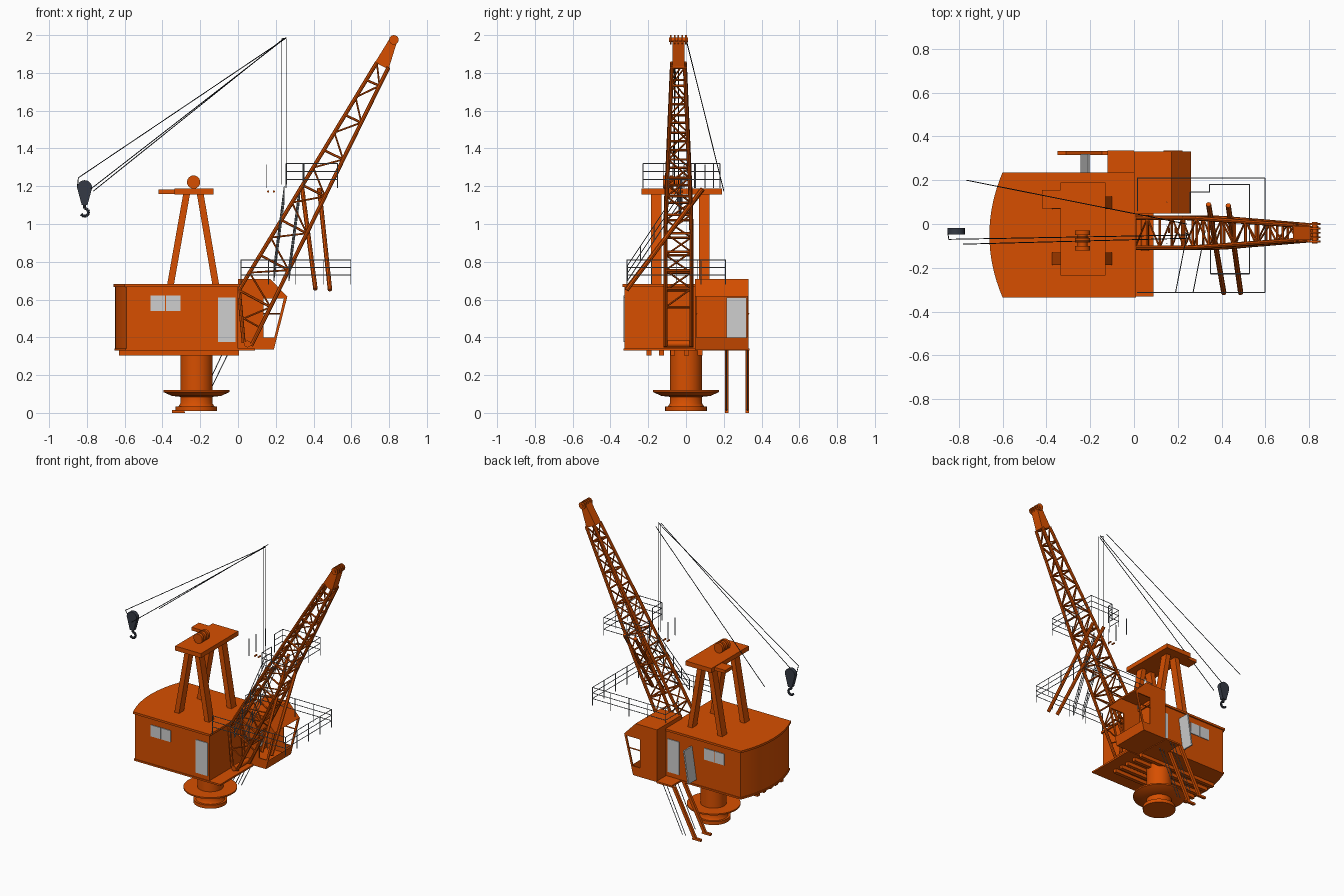
import bpy, bmesh, math
from mathutils import Vector as V

old = bpy.data.objects.get("Cube")
if old:
    bpy.data.objects.remove(old)


def material(name, rgb):
    m = bpy.data.materials.new(name)
    m.use_nodes = True
    m.diffuse_color = (*rgb, 1)
    m.node_tree.nodes["Principled BSDF"].inputs["Base Color"].default_value = (*rgb, 1)
    return m


ORANGE = material("orange_paint", (0.68, 0.078, 0))
GLASS = material("pale_grey_panel", (0.62, 0.62, 0.62))
STEEL = material("rail_grey", (0.23, 0.25, 0.27))
ROPE = material("rope_black", (0.015, 0.018, 0.022))
SLATE = material("hook_slate", (0.035, 0.042, 0.058))


def finish(name, bm, mat, smooth=False):
    bmesh.ops.recalc_face_normals(bm, faces=bm.faces)
    me = bpy.data.meshes.new(name)
    bm.to_mesh(me)
    bm.free()
    me.materials.append(mat)
    if smooth:
        me.shade_smooth()
        me.set_sharp_from_angle(angle=math.radians(35))
    ob = bpy.data.objects.new(name, me)
    bpy.context.collection.objects.link(ob)
    return ob


def prism(name, pts, axis, a, b, mat, smooth=False):
    """Extrude a flat outline along axis y or z from a to b."""
    bm = bmesh.new()
    put = (lambda p, d: (p[0], d, p[1])) if axis == "y" else (lambda p, d: (p[0], p[1], d))
    face = bm.faces.new([bm.verts.new(put(p, a)) for p in pts])
    out = bmesh.ops.extrude_face_region(bm, geom=[face])["geom"]
    move = V(put((0, 0), b - a))
    bmesh.ops.translate(bm, vec=move, verts=[v for v in out if isinstance(v, bmesh.types.BMVert)])
    return finish(name, bm, mat, smooth)


def box(name, x, y, z, mat):
    return prism(name, [(x[0], y[0]), (x[1], y[0]), (x[1], y[1]), (x[0], y[1])], "z", z[0], z[1], mat)


def bars(name, segs, r, mat, sides=6):
    """Round bars between point pairs, joined in one object."""
    bm = bmesh.new()
    for a, b in segs:
        a, b = V(a), V(b)
        rot = (b - a).to_track_quat("Z", "Y").to_matrix().to_4x4()
        rot.translation = (a + b) / 2
        bmesh.ops.create_cone(bm, cap_ends=True, segments=sides, radius1=r, radius2=r,
                              depth=(b - a).length, matrix=rot)
    return finish(name, bm, mat, sides > 4)


def chain(pts):
    return list(zip(pts, pts[1:]))


def lathe(name, profile, x, y, mat):
    bm = bmesh.new()
    vs = [bm.verts.new((x + r, y, z)) for r, z in profile]
    es = [bm.edges.new(e) for e in chain(vs)]
    bmesh.ops.spin(bm, geom=vs + es, cent=(x, y, 0), axis=(0, 0, 1), angle=math.tau, steps=40)
    bmesh.ops.remove_doubles(bm, verts=bm.verts, dist=1e-5)
    return finish(name, bm, mat, True)


# Pedestal with flared skirt
lathe("pedestal", [(0, 0.01), (0.11, 0.01), (0.11, 0.035), (0.095, 0.035), (0.085, 0.05),
                   (0.085, 0.085), (0.13, 0.09), (0.175, 0.11), (0.175, 0.12), (0.085, 0.12),
                   (0.085, 0.335), (0, 0.335)], -0.22, 0, ORANGE)


# Machinery house with rounded rear
def house_plan(grow):
    arc = [k / 8 for k in range(-8, 9)]
    rear = [(-0.59 - grow - 0.06 * (1 - u * u), -0.05 - u * (0.275 + grow)) for u in arc]
    return [(grow, -0.325 - grow), (grow, 0.225 + grow)] + rear


prism("house_body", house_plan(0), "z", 0.34, 0.672, ORANGE, True)
prism("house_roof", house_plan(0.01), "z", 0.667, 0.682, ORANGE, True)
prism("house_floor", house_plan(0.005), "z", 0.33, 0.342, ORANGE, True)
for y in (-0.195, -0.13, -0.07, 0.003, 0.075):
    box("floor_beam", (-0.63, 0.005), (y - 0.013, y + 0.013), (0.305, 0.332), ORANGE)
box("front_ledge", (0, 0.09), (-0.33, 0.05), (0.33, 0.342), ORANGE)
box("rear_landing", (-0.12, 0), (0.23, 0.335), (0.33, 0.342), ORANGE)
for y in (-0.327, 0.227):
    skin = (y - 0.003, y + 0.003)
    box("house_door", (-0.105, -0.012), skin, (0.375, 0.612), GLASS)
    for x in (-0.463, -0.382):
        box("house_window", (x, x + 0.077), skin, (0.54, 0.622), GLASS)
prism("open_door_leaf", [(-0.245, 0.38), (-0.235, 0.38), (-0.2, 0.61), (-0.21, 0.61)], "y",
      0.23, 0.32, GLASS)

# Operator cab: side panels with openings, shell open at the front window, inner door
outline = [(0.206, 0.4), (0.19, 0.335), (0, 0.335), (0, 0.71), (0.17, 0.71), (0.261, 0.615)]
opening = [(0.135, 0.4), (0.192, 0.4), (0.243, 0.605), (0.135, 0.605)]
for y in (0.055, 0.33):
    bm = bmesh.new()
    edges = []
    for loop in (outline, opening):
        vs = [bm.verts.new((x, y, z)) for x, z in loop]
        edges += [bm.edges.new(e) for e in chain(vs + vs[:1])]
    bmesh.ops.triangle_fill(bm, edges=edges, use_beauty=True, use_dissolve=False)
    panel = finish("cab_side", bm, ORANGE)
    panel.modifiers.new("thickness", "SOLIDIFY").thickness = 0.008
    bars("cab_window_bar", [((0.135, y, 0.525), (0.222, y, 0.525))], 0.005, ORANGE, 4)
bm = bmesh.new()
for (x0, z0), (x1, z1) in chain(outline):
    bm.faces.new([bm.verts.new(p) for p in ((x0, 0.055, z0), (x1, 0.055, z1),
                                            (x1, 0.33, z1), (x0, 0.33, z0))])
bmesh.ops.remove_doubles(bm, verts=bm.verts, dist=1e-5)
finish("cab_shell", bm, ORANGE)
box("cab_inner_door", (0.003, 0.009), (0.215, 0.32), (0.375, 0.612), GLASS)

# Access ladder at the rear
for y in (0.215, 0.325):
    prism("ladder_stringer", [(-0.145, 0.335), (-0.12, 0.335), (-0.285, 0.015), (-0.28, 0),
                              (-0.35, 0), (-0.35, 0.015), (-0.31, 0.015)], "y", y - 0.009, y + 0.009, ORANGE)
    bars("ladder_handrail", [((-0.045, y, 0.33), (-0.2, y, 0.01)),
                             ((-0.075, y, 0.33), (-0.225, y, 0.01))], 0.0025, STEEL)

# A-frame tower with sheaves on top
for y in (-0.158, 0.097):
    for foot, top in ((-0.357, -0.272), (-0.118, -0.2)):
        prism("tower_leg", [(foot - 0.018, 0.68), (foot + 0.018, 0.68), (top + 0.018, 1.16),
                            (top - 0.018, 1.16)], "y", y - 0.028, y + 0.028, ORANGE)
box("tower_top", (-0.335, -0.13), (-0.235, 0.19), (1.155, 1.187), ORANGE)
box("tower_arm", (-0.42, -0.33), (0.07, 0.155), (1.16, 1.183), ORANGE)
bars("sheave_axle", [((-0.235, -0.12, 1.22), (-0.235, -0.03, 1.22))], 0.022, ORANGE, 16)
for y in (-0.11, -0.075, -0.04):
    bars("tower_sheave", [((-0.235, y - 0.01, 1.222), (-0.235, y + 0.01, 1.222))], 0.035, ORANGE, 24)

# Lattice boom
MID, PANELS = -0.04, 13
top0, top1 = V((0.005, 0, 0.65)), V((0.735, 0, 1.855))
low0, low1 = V((0.172, 0, 0.56)), V((0.797, 0, 1.83))


def node(chord, side, k):
    t = k / PANELS
    p = top0.lerp(top1, t) if chord == "top" else low0.lerp(low1, t)
    p.y = MID + side * (0.068 if t < 0.35 else 0.068 - 0.034 * (t - 0.35) / 0.65)
    return p


chords, rungs, lacing = [], [], []
for s in (-1, 1):
    for c, foot in (("top", (0.03, 0.37)), ("low", (0.07, 0.355))):
        chords += chain([V((foot[0], MID + s * 0.068, foot[1]))] + [node(c, s, k) for k in range(PANELS + 1)])
    knee = V((0.03, MID + s * 0.068, 0.5))
    lacing += [(knee, node("low", s, 0)), (V((0.12, MID + s * 0.068, 0.45)), knee)]
    for k in range(PANELS):
        a, b = ("top", "low") if k % 2 else ("low", "top")
        lacing.append((node(a, s, k), node(b, s, k + 1)))
        if k % 2 == 0:
            rungs.append((node("top", s, k), node("low", s, k)))
for c in ("top", "low"):
    for k in range(PANELS + 1):
        rungs.append((node(c, -1, k), node(c, 1, k)))
        if k < PANELS:
            s = 1 if k % 2 else -1
            lacing.append((node(c, s, k), node(c, -s, k + 1)))
bars("boom_chords", chords, 0.0105, ORANGE, 8)
bars("boom_rungs", rungs, 0.0065, ORANGE)
bars("boom_lacing", lacing, 0.0048, ORANGE)
bars("boom_pivot", [((0.05, -0.12, 0.365), (0.05, 0.04, 0.365))], 0.018, ORANGE, 12)
prism("boom_head", [(0.725, 1.855), (0.797, 1.82), (0.842, 1.965), (0.805, 1.985)], "y",
      MID - 0.032, MID + 0.032, ORANGE)
for k in range(5):
    y = MID - 0.04 + 0.02 * k
    bars("head_sheave", [((0.825, y - 0.004, 1.975), (0.825, y + 0.004, 1.975))], 0.025, ORANGE, 20)
bars("head_axle", [((0.825, -0.09, 1.975), (0.825, 0.01, 1.975))], 0.012, ORANGE, 12)

# Slanted walkway stringers with handrails and posts
bars("walkway_stringers", [((0.34, 0.09, 1.185), (0.41, -0.315, 0.655)),
                           ((0.43, 0.085, 1.185), (0.487, -0.315, 0.65))], 0.012, ORANGE, 8)
for x in (0.19, 0.27):
    low, high = V((x, -0.31, 0.7)), V((x + 0.055, -0.03, 1.12))
    lifts = [V((0, 0, h)) for h in (0, 0.04, 0.08)]
    stops = [low.lerp(high, k / 4) for k in range(5)]
    bars("walkway_handrail", [(low + h, high + h) for h in lifts]
         + [(p, p + lifts[-1]) for p in stops], 0.0025, STEEL)


# Platform railings
def railing(name, path, base, heights):
    segs = [((*a, h), (*b, h)) for a, b in chain(path) for h in heights]
    for a, b in chain(path):
        a, b = V(a), V(b)
        n = max(1, round((b - a).length / 0.14))
        segs += [((*a.lerp(b, k / n), base), (*a.lerp(b, k / n), heights[-1])) for k in range(n + 1)]
    bars(name, segs, 0.0025, STEEL, 5)


railing("lower_railing", [(0.015, 0.06), (0.015, 0.21), (0.597, 0.21), (0.597, -0.312), (0.015, -0.312)],
        0.68, (0.73, 0.77, 0.81))
railing("upper_railing", [(0.255, 0.05), (0.255, 0.145), (0.345, 0.145), (0.345, 0.18), (0.527, 0.18),
                          (0.527, -0.227), (0.35, -0.227), (0.35, -0.12)], 1.19, (1.235, 1.278, 1.32))
bars("loose_posts", [((0.15, y, 1.19), (0.15, y, 1.315)) for y in (-0.09, -0.01, 0.1)], 0.0025, STEEL)
bars("small_pins", [((x, -0.04, 1.172), (x, -0.015, 1.172)) for x in (0.16, 0.19)], 0.006, ORANGE)

# Hoist ropes
bars("ropes", [((0.255, -0.05, 1.985), (-0.845, -0.07, 1.245)),
               ((0.245, -0.065, 1.98), (-0.78, -0.092, 1.185)),
               ((0.24, 0, 1.98), (-0.765, 0.2, 1.175)),
               ((0.232, -0.04, 1.98), (0.232, -0.04, 1.21)),
               ((0.258, -0.06, 1.98), (0.258, -0.06, 1.21)),
               ((0.232, -0.04, 1.98), (0.255, -0.05, 1.985)),
               ((-0.845, -0.07, 1.245), (-0.85, -0.04, 1.2))], 0.0024, ROPE)

# Hook block and hook
round_top = [(-0.812 + 0.04 * math.cos(a), 1.192 + 0.04 * math.sin(a))
             for a in (math.pi * k / 10 for k in range(11))]
prism("hook_block", round_top + [(-0.827, 1.1), (-0.797, 1.1)], "y", -0.047, -0.019, SLATE, True)
curl = [(-0.812 + 0.021 * math.cos(a), -0.033, 1.062 + 0.021 * math.sin(a))
        for a in (math.radians(90 - 27 * k) for k in range(10))]
bars("hook", chain([(-0.812, -0.033, 1.11)] + curl), 0.008, SLATE, 8)
